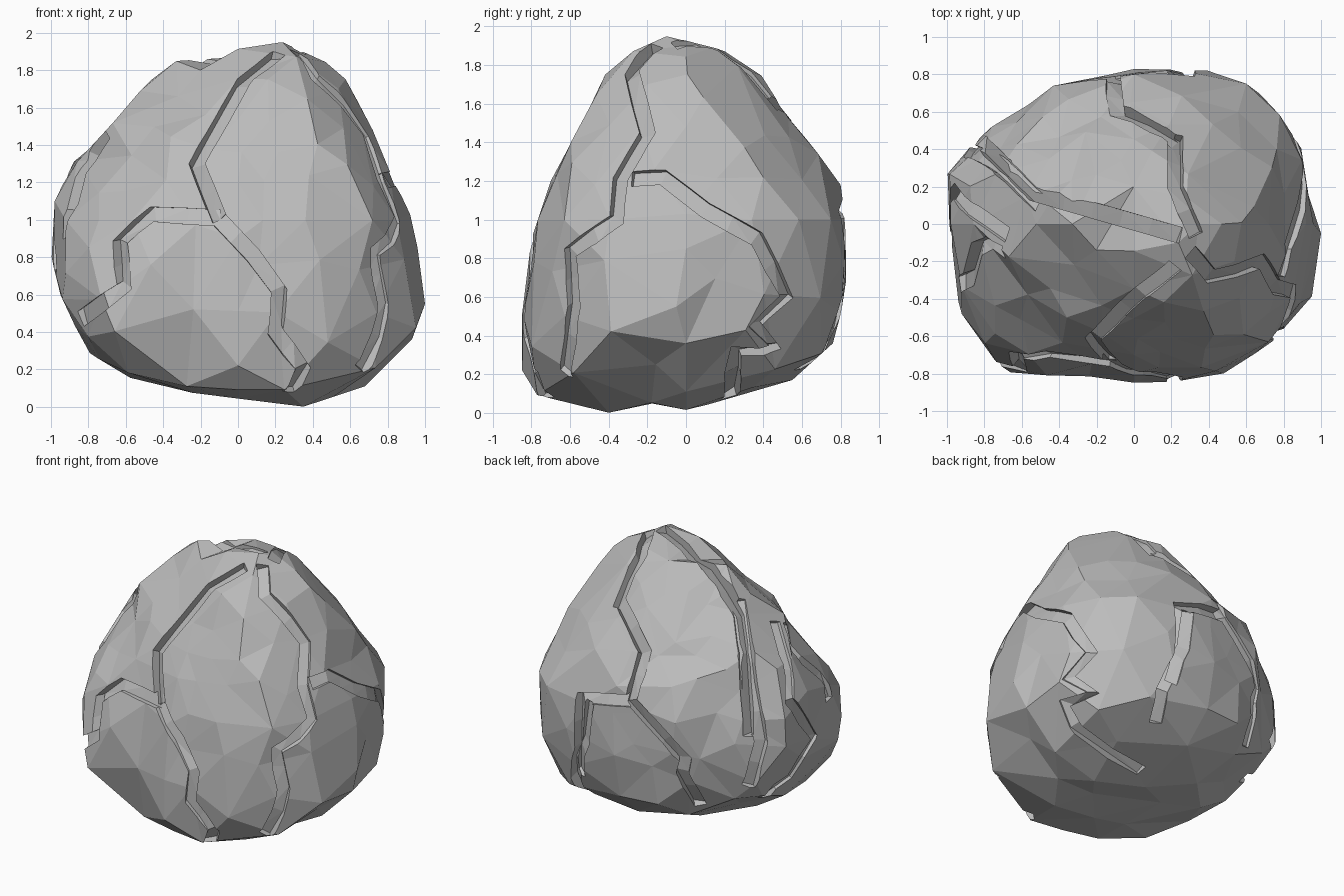
import bpy, bmesh, random
from mathutils import Vector
from mathutils.bvhtree import BVHTree

random.seed(4)
if "Cube" in bpy.data.objects:
    bpy.data.objects.remove(bpy.data.objects["Cube"], do_unlink=True)

CENTRE = Vector((0, 0, 1))
FRONT = Vector((0, -1, 0))
SIDE = Vector((1, 0, 0))
TOP = Vector((0, -0.001, 1))
FRONT_RIGHT = Vector((.57, -.82, .46))
BACK_LEFT = Vector((-.57, .82, .46))
BACK_BELOW = Vector((.63, .78, -.49))

# Outlines of the boulder around its centre, each across one direction
outline_front = [(.35, -1), (.68, -.89), (.93, -.64), (1, -.45), (.96, -.15), (.92, .03),
                 (.72, .48), (.5, .9), (.37, .96), (.24, .96), (-.33, .85), (-.56, .74),
                 (-.88, .32), (-.98, .1), (-1, -.25), (-.95, -.4), (-.8, -.72), (-.6, -.88)]
outline_side = [(-.43, -1), (.12, -.98), (.55, -.83), (.76, -.64), (.87, -.33), (.8, .18),
                (.47, .65), (.22, .95), (-.15, .95), (-.38, .83), (-.7, .2), (-.8, -.1),
                (-.87, -.5), (-.87, -.8), (-.75, -.93)]
outline_top = [(-1, .27), (-.97, -.35), (-.85, -.67), (-.65, -.8), (.15, -.86), (.4, -.85),
               (.73, -.64), (.97, -.45), (1, -.05), (.92, .35), (.8, .6), (.6, .75),
               (.25, .88), (-.43, .74), (-.82, .48)]
outline_front_right = [(-.32, .84), (-.02, .9), (.27, .86), (.33, .81), (.65, .47), (.97, .06),
                       (1, -.44), (.92, -.63), (.68, -.9), (.35, -1.16), (.01, -1.2),
                       (-.18, -1.19), (-.62, -.98), (-1, -.66), (-1.09, -.5),
                       (-1.06, -.17), (-.92, .17), (-.65, .57)]
outline_back_left = [(-.36, .95), (-.1, .96), (.14, .86), (.39, .62), (.58, .49), (.79, .17),
                     (.99, -.02), (1.09, -.33), (1.08, -.5), (.96, -.68), (.73, -.86),
                     (.1, -.97), (-.36, -.97), (-.78, -.77), (-1, -.47), (-.97, .02),
                     (-.78, .41), (-.58, .7)]
outline_back_below = [(-.46, .87), (-.06, .94), (.17, .83), (.51, .5), (.74, .31), (.83, .06),
                      (.95, -.17), (.94, -.49), (.81, -.67), (.4, -1.07), (-.06, -1.19),
                      (-.49, -1.11), (-.69, -1.03), (-.96, -.8), (-1.04, -.33), (-.95, 0),
                      (-.86, .2), (-.66, .53)]
outlines = [(FRONT, outline_front), (SIDE, outline_side), (TOP, outline_top),
            (FRONT_RIGHT, outline_front_right), (BACK_LEFT, outline_back_left),
            (BACK_BELOW, outline_back_below)]


def basis(direction):
    """Right, up and back axes when looking against a direction."""
    back = direction.normalized()
    right = Vector((0, 0, 1)).cross(back).normalized()
    return right, back.cross(right), back


def reach(outline, a, b):
    """How many times (a, b) fits between the centre and the outline."""
    for (px, py), (qx, qy) in zip(outline, outline[1:] + outline[:1]):
        ex, ey = qx - px, qy - py
        det = a * ey - b * ex
        if abs(det) < 1e-9:
            continue
        t = (px * ey - py * ex) / det
        s = (px * b - py * a) / det
        if t > 0 and -1e-6 <= s <= 1 + 1e-6:
            return t
    return 1e3


def boulder_radius(d):
    """Largest radius that stays inside every outline."""
    limits = []
    for direction, outline in outlines:
        right, up, back = basis(direction)
        limits.append(reach(outline, d.dot(right), d.dot(up)))
    return min(limits)


def make_object(name, bm):
    mesh = bpy.data.meshes.new(name)
    bm.to_mesh(mesh)
    obj = bpy.data.objects.new(name, mesh)
    bpy.context.collection.objects.link(obj)
    return obj


# Corner directions: outermost points, then outline corners, then an even scatter
rays = [Vector(p).normalized() for p in
        [(.35, -.4, -1), (-1, .27, -.2), (1, -.05, -.45), (.24, -.1, .96), (.3, .15, .95)]]
candidates = []
for direction, outline in outlines:
    right, up, back = basis(direction)
    candidates += [(right * u + up * v).normalized() for u, v in outline]
for c in candidates:
    if all((c - r).length > 0.13 for r in rays):
        rays.append(c)
depths = [1] * len(rays)
scatter = bmesh.new()
bmesh.ops.create_icosphere(scatter, subdivisions=3, radius=1)
for v in scatter.verts:
    wobble = Vector([random.uniform(-.06, .06) for axis in range(3)])
    c = (v.co + wobble).normalized()
    if all((c - r).length > 0.19 for r in rays):
        rays.append(c)
        depths.append(random.uniform(0.96, 1))
scatter.free()

# Faceted boulder body
bm = bmesh.new()
corners = [bm.verts.new(r) for r in rays]
bmesh.ops.convex_hull(bm, input=corners)
for v, ray, depth in zip(corners, rays, depths):
    v.co = CENTRE + ray * boulder_radius(ray) * depth
bmesh.ops.recalc_face_normals(bm, faces=bm.faces)
surface = BVHTree.FromBMesh(bm)
boulder = make_object("boulder", bm)
bm.free()


def project(direction, u, v):
    """Drop a flat point onto the boulder along a direction."""
    right, up, back = basis(direction)
    flat = CENTRE + right * u + up * v
    hit = surface.ray_cast(flat + back * 5, -back)[0]
    return hit or surface.find_nearest(flat)[0]


def cut_crack(direction, path, width=0.085, depth=0.05):
    """Carve a groove with one steep wall and one sloping ledge."""
    points = []
    for a, b in zip(path, path[1:]):
        a, b = Vector(a), Vector(b)
        steps = max(1, round((b - a).length / 0.16))
        points += [project(direction, *a.lerp(b, i / steps)) for i in range(steps)]
    points.append(project(direction, *path[-1]))

    bm = bmesh.new()
    rings = []
    for i, p in enumerate(points):
        before = (p - points[max(i - 1, 0)]).normalized()
        after = (points[min(i + 1, len(points) - 1)] - p).normalized()
        out = (p - CENTRE).normalized()
        across = (before + after).cross(out).normalized() * width / 2
        section = [p + across - out * depth, p + across + out * 0.12,
                   p - across + out * 0.12, p - across - out * depth * 0.35]
        rings.append([bm.verts.new(c) for c in section])
    for r, s in zip(rings, rings[1:]):
        for k in range(4):
            n = (k + 1) % 4
            bm.faces.new((r[k], r[n], s[n], s[k]))
    bm.faces.new(rings[0])
    bm.faces.new(rings[-1])
    bmesh.ops.triangulate(bm, faces=bm.faces)
    bmesh.ops.recalc_face_normals(bm, faces=bm.faces)
    cutter = make_object("crack_cutter", bm)
    bm.free()

    mod = boulder.modifiers.new("crack", 'BOOLEAN')
    mod.operation, mod.solver, mod.object = 'DIFFERENCE', 'EXACT', cutter
    mod.use_self = True
    bpy.context.view_layer.update()
    graph = bpy.context.evaluated_depsgraph_get()
    carved = bpy.data.meshes.new_from_object(boulder.evaluated_get(graph))
    boulder.modifiers.clear()
    if len(carved.polygons) > 200:
        boulder.data = carved
    bpy.data.objects.remove(cutter, do_unlink=True)


cracks = [
    # Front: crack from the peak, its lower half, and branches to the left
    (FRONT, [(.22, .89), (.03, .74), (-.22, .3), (-.1, 0)]),
    (FRONT, [(.27, -.92), (.35, -.8), (.2, -.6), (.22, -.38), (.08, -.19), (-.1, 0)]),
    (FRONT, [(-.1, .01), (-.46, .03), (-.63, -.12), (-.61, -.36), (-.84, -.53)]),
    (FRONT, [(-.7, .46), (-.84, .24), (-.93, -.1)]),
    # Right flank: crack from the peak, branch to the back, lower hook
    (SIDE, [(-.15, .9), (-.28, .76), (-.2, .45), (-.34, .21), (-.36, 0), (-.6, -.17),
            (-.58, -.45), (-.62, -.8)]),
    (SIDE, [(.22, -.92), (.26, -.68), (.46, -.66), (.36, -.55), (.52, -.4), (.37, -.1),
            (.1, .05), (-.12, .22), (-.28, .21)]),
    # Crown: two cracks meeting at the peak
    (TOP, [(.33, -.06), (.22, .2), (.22, .48)]),
    (TOP, [(-.82, .44), (-.55, .17), (.25, -.06)]),
    # Back: forked crack below the crown, and the left flank
    (BACK_LEFT, [(-.44, .47), (-.27, .12), (-.36, -.21), (0, -.6), (-.02, -.69), (.1, -.9)]),
    (BACK_LEFT, [(-.36, -.21), (-.7, -.19), (-.7, -.7)]),
    (BACK_LEFT, [(.36, .47), (.43, -.1), (.5, -.48), (.42, -.78)]),
    (BACK_LEFT, [(.59, .32), (.68, 0), (.69, -.21), (.85, -.45), (.69, -.71), (.49, -.85)]),
    # Back, low down
    (BACK_BELOW, [(.35, .35), (.32, .09), (.17, -.21), (.13, -.42)]),
]
for direction, path in cracks:
    cut_crack(direction, path)

# Plain grey stone
stone = bpy.data.materials.new("grey_stone")
stone.use_nodes = True
grey = (0.5, 0.5, 0.5, 1)
stone.diffuse_color = grey
stone.node_tree.nodes["Principled BSDF"].inputs["Base Color"].default_value = grey
boulder.data.materials.clear()
boulder.data.materials.append(stone)
for face in boulder.data.polygons:
    face.use_smooth = False
    face.material_index = 0
